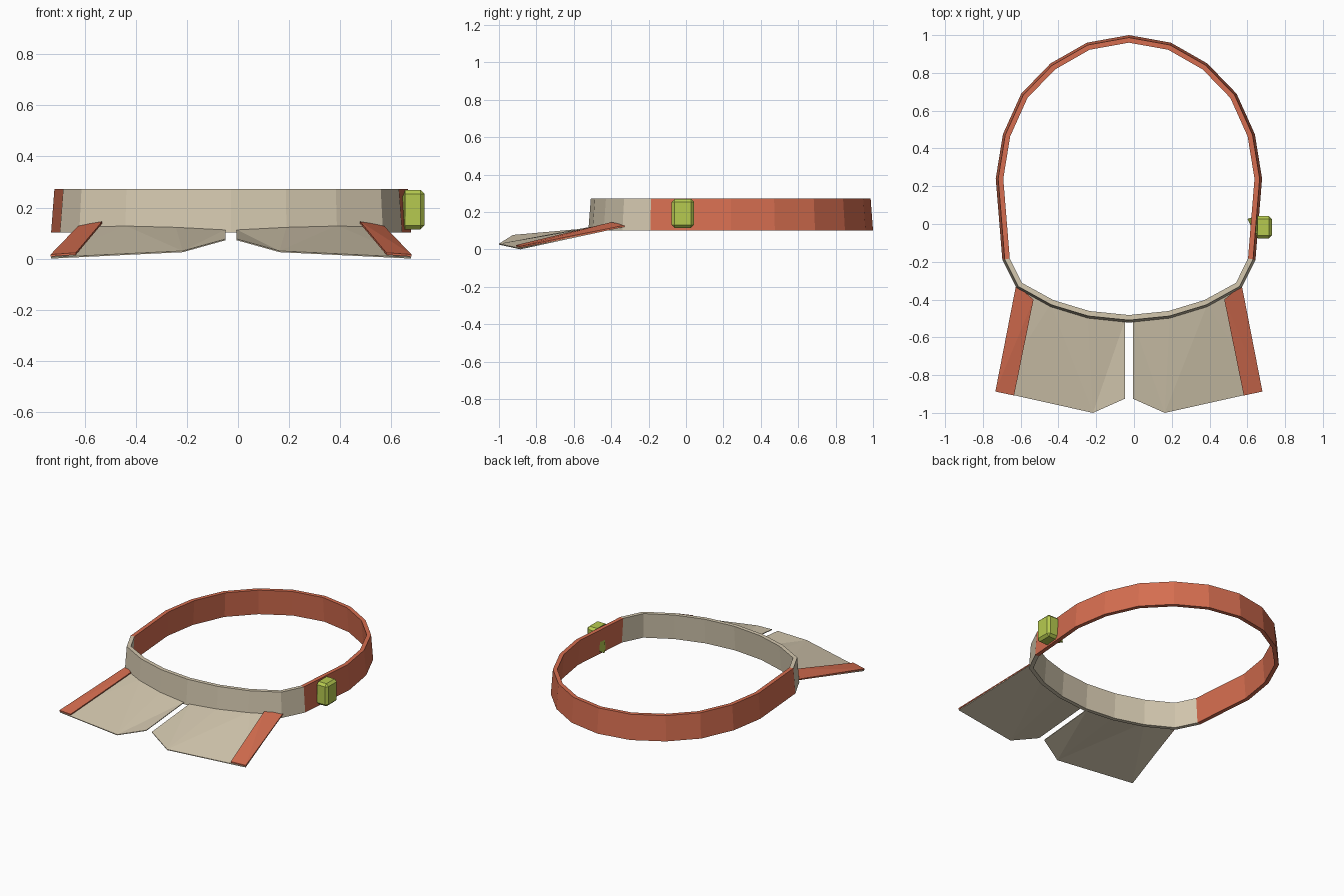
import bpy
import bmesh
from mathutils import Vector

if "Cube" in bpy.data.objects:
    bpy.data.objects.remove(bpy.data.objects["Cube"], do_unlink=True)

CX = -0.027  # centre line of the band and flaps


def material(name, rgb):
    m = bpy.data.materials.new(name)
    m.use_nodes = True
    m.diffuse_color = (*rgb, 1)
    bsdf = next(n for n in m.node_tree.nodes if n.type == 'BSDF_PRINCIPLED')
    bsdf.inputs["Base Color"].default_value = (*rgb, 1)
    bsdf.inputs["Roughness"].default_value = 0.8
    return m


orange = material("burnt orange", (0.67, 0.155, 0.08))
beige = material("warm beige", (0.66, 0.58, 0.43))
lime = material("lime green", (0.47, 0.59, 0.08))


def finish(name, bm, mats):
    bmesh.ops.recalc_face_normals(bm, faces=bm.faces[:])
    mesh = bpy.data.meshes.new(name)
    bm.to_mesh(mesh)
    bm.free()
    for m in mats:
        mesh.materials.append(m)
    ob = bpy.data.objects.new(name, mesh)
    bpy.context.collection.objects.link(ob)
    return ob


# Neck band: tapered hollow ring, beige at the front and orange behind
half = [(0, 1.0), (0.222, 0.96), (0.415, 0.85), (0.57, 0.69), (0.667, 0.475),
        (0.705, 0.24), (0.67, -0.19), (0.595, -0.34), (0.415, -0.44),
        (0.217, -0.5), (0, -0.522)]
outline = half + [(-x, y) for x, y in half[-2:0:-1]]
n = len(outline)


def band_loop(bm, inset, z):
    verts = []
    for i, (x, y) in enumerate(outline):
        before = Vector(outline[i - 1])
        after = Vector(outline[(i + 1) % n])
        t = (after - before).normalized()
        verts.append(bm.verts.new((CX + x + t.y * inset, y - t.x * inset, z)))
    return verts


bm = bmesh.new()
loops = [band_loop(bm, 0, 0.102), band_loop(bm, 0.013, 0.273),
         band_loop(bm, 0.04, 0.273), band_loop(bm, 0.027, 0.102)]
for a, b in zip(loops, loops[1:] + loops[:1]):
    for i in range(n):
        j = (i + 1) % n
        f = bm.faces.new((a[i], a[j], b[j], b[i]))
        middle = (outline[i][1] + outline[j][1]) / 2
        f.material_index = 1 if middle < -0.19 else 0
finish("neck_band", bm, [orange, beige])


# Collar flaps and their edge strips, mirrored about the centre line
def plate(name, points, faces, thickness, side, mat):
    bm = bmesh.new()
    vs = [bm.verts.new((CX + side * x, y, z)) for x, y, z in points]
    for f in faces:
        bm.faces.new([vs[i] for i in f])
    ext = bmesh.ops.extrude_face_region(bm, geom=bm.faces[:], use_keep_orig=True)
    moved = [g for g in ext["geom"] if isinstance(g, bmesh.types.BMVert)]
    bmesh.ops.translate(bm, verts=moved, vec=(0, 0, -thickness))
    finish(name, bm, [mat])


flap = [(0.595, -0.33, 0.125), (0.705, -0.885, 0.005), (0.19, -1.0, 0.03),
        (0.021, -0.925, 0.077), (0.021, -0.51, 0.114), (0.217, -0.485, 0.125),
        (0.415, -0.425, 0.13)]
flap_faces = [(0, 1, 6), (1, 2, 6), (6, 2, 5), (5, 2, 4), (4, 2, 3)]
strip = [(0.597, -0.322, 0.13), (0.707, -0.887, 0.016),
         (0.608, -0.908, 0.023), (0.505, -0.4, 0.145)]
strip_faces = [(0, 1, 3), (1, 2, 3)]
for label, side in (("left", 1), ("right", -1)):
    plate(label + "_collar_flap", flap, flap_faces, 0.005, side, beige)
    plate(label + "_flap_edge_strip", strip, strip_faces, 0.008, side, orange)

# Side clip: bevelled block with one rear corner sunk through the band
bm = bmesh.new()
bmesh.ops.create_cube(bm, size=1)
for v in bm.verts:
    v.co = Vector((0.692 + v.co.x * 0.076, -0.017 + v.co.y * 0.12,
                   0.192 + v.co.z * 0.155))
rim = [e for e in bm.edges if max(v.co.x for v in e.verts) > 0.7]
bmesh.ops.bevel(bm, geom=rim, offset=0.016, segments=1, affect='EDGES')
corner = min(bm.verts, key=lambda v: v.co.x * 10 - v.co.y + v.co.z)
corner.co.x = 0.6
finish("side_clip", bm, [lime])
